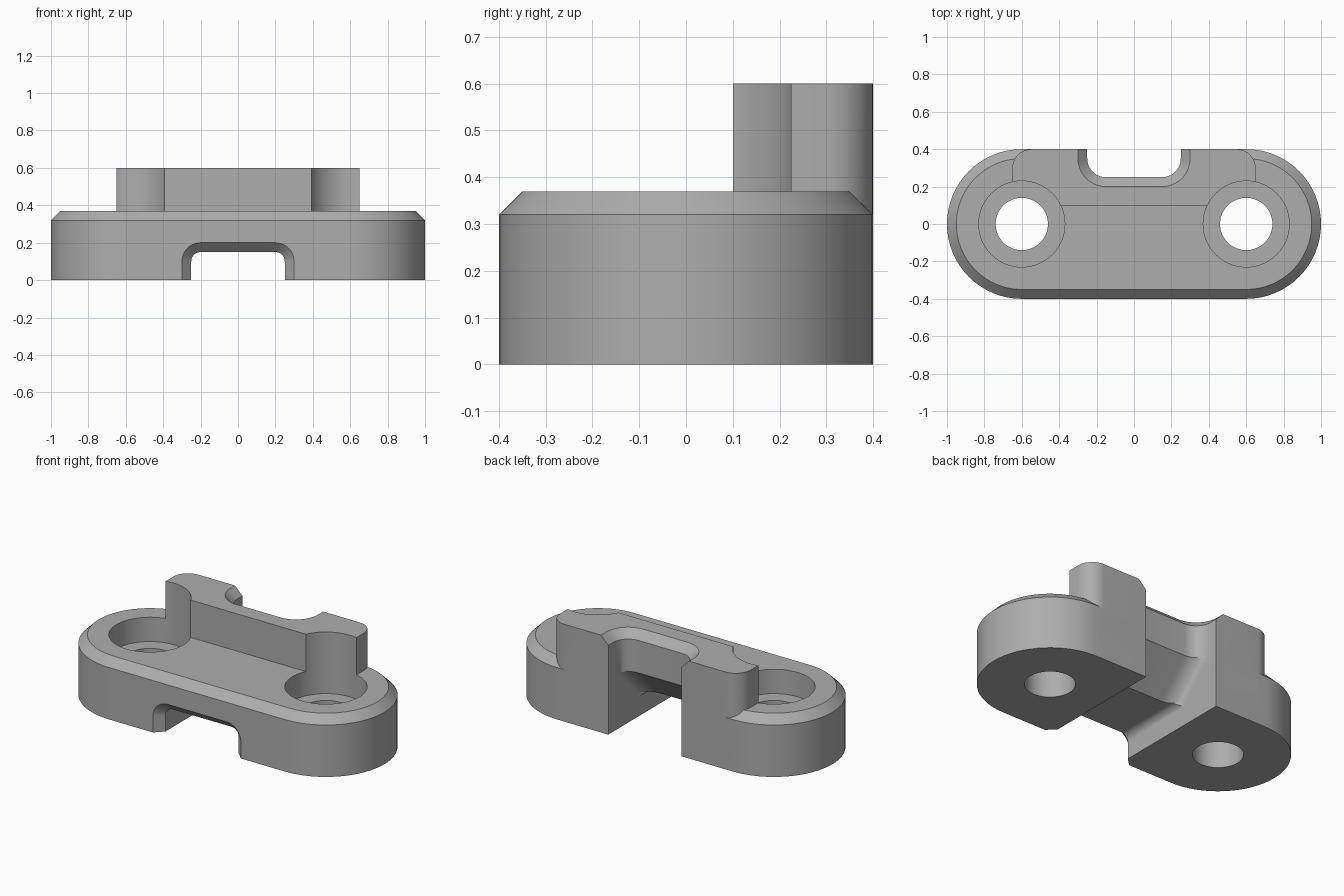
import bpy, bmesh, math

if "Cube" in bpy.data.objects:
    bpy.data.objects.remove(bpy.data.objects["Cube"], do_unlink=True)

grey = bpy.data.materials.new("plain_grey")
grey.use_nodes = True
grey.diffuse_color = (0.42, 0.42, 0.42, 1)
grey.node_tree.nodes["Principled BSDF"].inputs["Base Color"].default_value = (0.42, 0.42, 0.42, 1)


def arc(cx, cy, r, start, end, n):
    """Points on an arc, angles in degrees."""
    return [(cx + r * math.cos(math.radians(start + (end - start) * i / n)),
             cy + r * math.sin(math.radians(start + (end - start) * i / n)))
            for i in range(n + 1)]


def loft(name, rings):
    """Closed solid through rings of equal point count."""
    bm = bmesh.new()
    loops = [[bm.verts.new(p) for p in ring] for ring in rings]
    n = len(loops[0])
    for a, b in zip(loops, loops[1:]):
        for i in range(n):
            bm.faces.new((a[i], a[(i + 1) % n], b[(i + 1) % n], b[i]))
    bm.faces.new(loops[0][::-1])
    bm.faces.new(loops[-1])
    bmesh.ops.recalc_face_normals(bm, faces=bm.faces)
    mesh = bpy.data.meshes.new(name)
    bm.to_mesh(mesh)
    bm.free()
    mesh.materials.append(grey)
    obj = bpy.data.objects.new(name, mesh)
    bpy.context.collection.objects.link(obj)
    return obj


def flat(points, z):
    return [(x, y, z) for x, y in points]


def stadium(r):
    return arc(0.6, 0, r, -90, 90, 32) + arc(-0.6, 0, r, 90, 270, 32)


def arch(half, end, tip, r):
    """Rounded U outline: open side at end, rounded side at tip."""
    s = 1 if tip > end else -1
    right = arc(half - r, tip - s * r, r, 0, s * 90, 10)
    left = [(-x, y) for x, y in reversed(right)]
    return [(half, end)] + right + left + [(-half, end)]


def combine(obj, other, operation):
    mod = obj.modifiers.new(operation.lower(), "BOOLEAN")
    mod.operation, mod.solver, mod.object = operation, "EXACT", other
    bpy.context.view_layer.objects.active = obj
    bpy.ops.object.modifier_apply(modifier=mod.name)
    bpy.data.objects.remove(other, do_unlink=True)


# Rounded base with a bevelled top rim
body = loft("clamp_body", [flat(stadium(0.4), 0), flat(stadium(0.4), 0.32),
                           flat(stadium(0.35), 0.37)])

# Raised back wall with rounded rear corners
wall = arch(0.65, 0.1, 0.4, 0.1)
combine(body, loft("back_wall", [flat(wall, 0.25), flat(wall, 0.6)]), "UNION")

# Bolt holes with counterbores
for side in (-1, 1):
    for radius, low, high in ((0.14, -0.1, 0.5), (0.23, 0.22, 0.8)):
        circle = arc(side * 0.6, 0, radius, 0, 360, 64)[:-1]
        combine(body, loft("hole_cutter", [flat(circle, low), flat(circle, high)]), "DIFFERENCE")

# Back slot: sloped lower edge and flared top edge
slot = [flat(arch(0.25 + flare, 0.6, tip, 0.1 + flare), z)
        for z, tip, flare in ((-0.1, 0.05, 0), (0.15, 0.05, 0), (0.35, 0.25, 0),
                              (0.55, 0.25, 0), (0.65, 0.15, 0.1))]
combine(body, loft("slot_cutter", slot), "DIFFERENCE")

# Channel under the base, flared at the front
channel = [[(x, y, z) for x, z in arch(0.25 + flare, -0.2, 0.15 + flare, 0.05 + flare)]
           for y, flare in ((-0.45, 0.1), (-0.35, 0), (0.2, 0))]
combine(body, loft("channel_cutter", channel), "DIFFERENCE")

# Smooth rounded sides, keep crisp edges
bpy.ops.object.select_all(action="DESELECT")
body.select_set(True)
bpy.context.view_layer.objects.active = body
bpy.ops.object.shade_smooth_by_angle(angle=math.radians(25))
